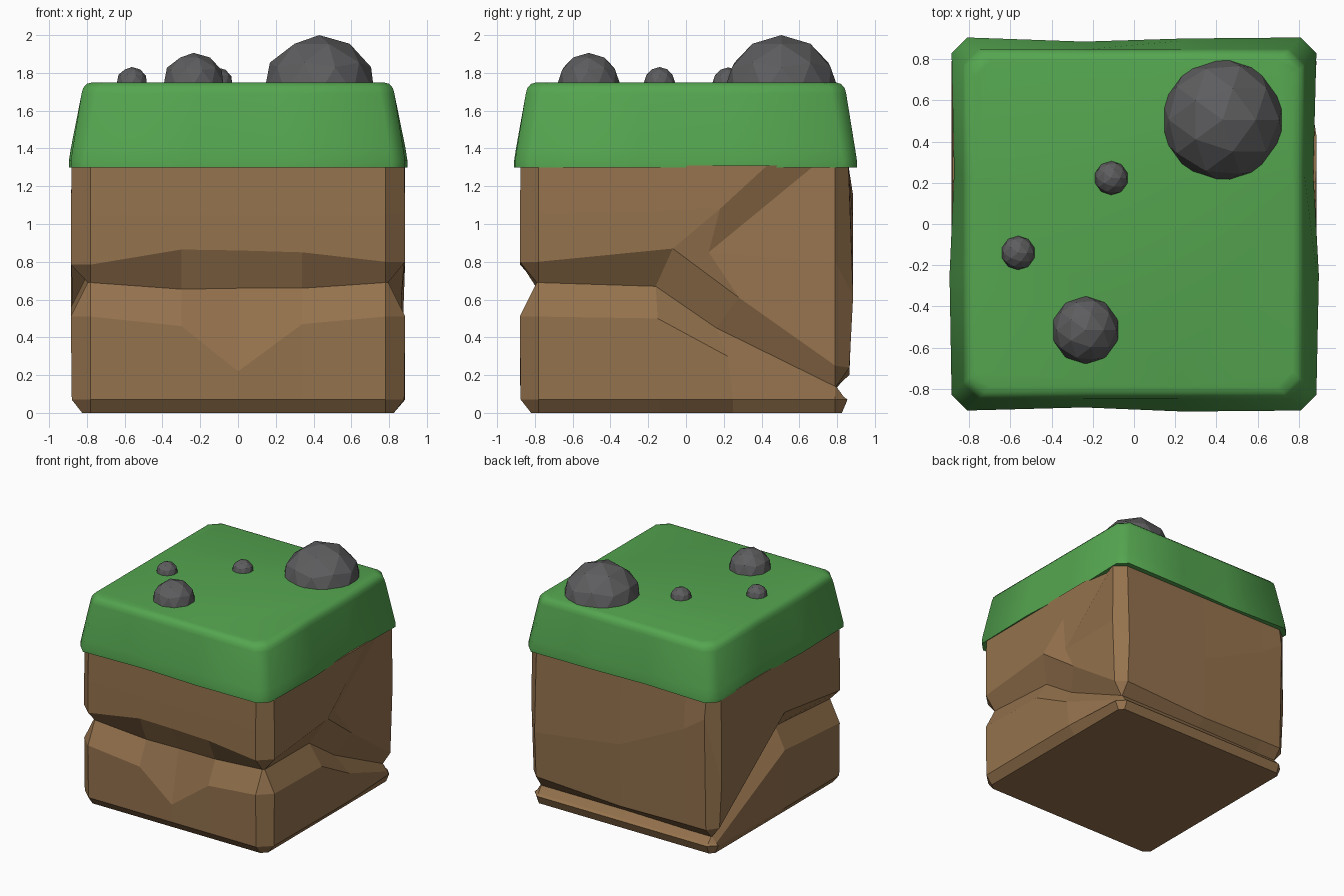
import bpy, bmesh
from mathutils import Vector

if "Cube" in bpy.data.objects:
    bpy.data.objects.remove(bpy.data.objects["Cube"])


def material(name, rgb):
    m = bpy.data.materials.new(name)
    m.diffuse_color = (*rgb, 1)
    m.use_nodes = True
    m.node_tree.nodes["Principled BSDF"].inputs["Base Color"].default_value = m.diffuse_color
    return m


def on_side(side, u, dist, z):
    # sides run counter-clockwise: 0 front, 1 right, 2 back, 3 left
    return [(u, -dist, z), (dist, u, z), (-u, dist, z), (-dist, -u, z)][side]


def skin(name, columns, mat):
    # closed surface through vertical columns of points going round the block
    bm = bmesh.new()
    cols = [[bm.verts.new(p) for p in c] for c in columns]
    for a, b in zip(cols, cols[1:] + cols[:1]):
        for j in range(len(a) - 1):
            bm.faces.new((a[j], b[j], b[j + 1], a[j + 1]))
    bm.faces.new([c[0] for c in reversed(cols)])
    bm.faces.new([c[-1] for c in cols])
    me = bpy.data.meshes.new(name)
    bm.to_mesh(me)
    bm.free()
    ob = bpy.data.objects.new(name, me)
    bpy.context.collection.objects.link(ob)
    me.materials.append(mat)
    return ob


brown = material("dirt", (0.30, 0.17, 0.075))
green = material("grass", (0.09, 0.38, 0.08))
grey = material("stone", (0.11, 0.11, 0.115))

# Dirt block: a groove runs level round the front and slants down to the back
# side, u, lower lip z, groove z, upper lip z, shoulder z
STATIONS = [
    (0, -.78, .51, .69, .785, 1.05), (0, -.30, .46, .655, .865, 1.05),
    (0, 0, .22, .66, .86, 1.05), (0, .34, .47, .66, .85, 1.05),
    (0, .78, .51, .69, .80, 1.05),
    (1, -.78, .51, .69, .80, 1.05),
    "split", "wedge",
    (1, .79, .085, .14, .25, .80),
    (2, -.79, .085, .14, .24, .62), (2, 0, .085, .14, .20, .73),
    (2, .6, .085, .13, .21, 1.02), (2, .79, .085, .13, .21, 1.15),
    (3, -.79, .085, .13, .22, .60), (3, .05, .56, .74, .88, 1.08),
    (3, .78, .51, .69, .785, 1.05),
]
# right side columns that lean back along the upper crack: u, z, inset
LEANING = {
    "split": [(-.14, 0, .06), (-.14, .07, 0), (-.15, .50, 0), (-.16, .67, .11),
              (-.07, .87, 0), (.18, 1.08, 0), (.43, 1.31, 0)],
    "wedge": [(.25, 0, .06), (.25, .07, 0), (.22, .30, 0), (.16, .45, .10),
              (.28, .61, .02), (.12, .85, .07), (.68, 1.31, .04)],
}
DIST = [.88, .885, .885, .885]
columns = []
for s in STATIONS:
    if isinstance(s, str):
        columns.append([on_side(1, u, DIST[1] - i, z) for u, z, i in LEANING[s]])
        continue
    side, u, low, groove, high, mid = s
    lip = .05 if low < .1 else 0
    insets = [.06, .03 if lip else .005, lip, .09, .02 if lip else 0, 0,
              .025 if side == 2 else .005]
    zs = [0, .07, low, groove, high, mid, 1.31]
    columns.append([on_side(side, u, DIST[side] - i, z) for z, i in zip(zs, insets)])
skin("dirt_block", columns, brown)

# Grass cap: rounded rim, flared skirt, gentle dents along the sides
RINGS = [(1.30, .885), (1.335, .885), (1.40, .875), (1.69, .828),
         (1.72, .82), (1.742, .80), (1.75, .77)]
DENT = [(0, .015, -.005, 0), (0, -.012, .015, 0), (0, .005, .02, 0), (0, .012, -.01, 0)]
columns = []
for side in range(4):
    extra = .02 if side in (0, 2) else 0
    for k, t in enumerate((-1, -.3, .3, 1)):
        col = []
        for j, (z, d) in enumerate(RINGS):
            dent = DENT[side][k] if j < 3 else 0
            reach = d - .075 + (.02 if side in (1, 3) else 0)
            col.append(on_side(side, t * reach, d + extra - dent, z))
        columns.append(col)
grass = skin("grass_cap", columns, green)
bpy.context.view_layer.objects.active = grass
grass.select_set(True)
bpy.ops.object.shade_smooth_by_angle(angle=1.05)

# Half-buried faceted stones
for name, loc, r in [("large_stone", (.43, .505, 1.693), .307),
                     ("medium_stone", (-.235, -.515, 1.74), .166),
                     ("small_stone_left", (-.562, -.14, 1.748), .083),
                     ("small_stone_middle", (-.11, .223, 1.746), .083)]:
    bpy.ops.mesh.primitive_ico_sphere_add(subdivisions=2, radius=r, location=loc)
    ob = bpy.context.object
    ob.name = name
    ob.data.materials.append(grey)
